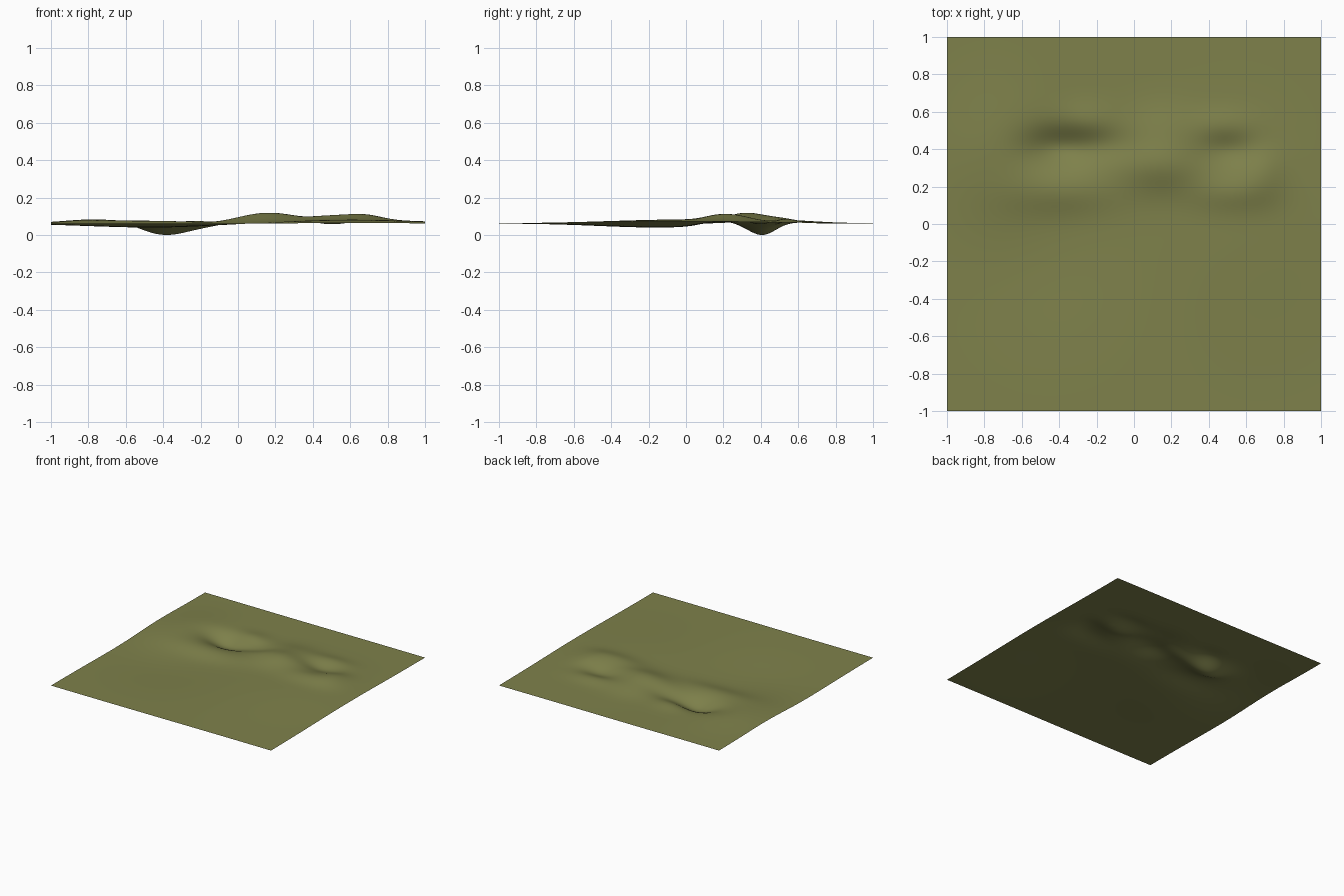
import bpy, bmesh, math

# Broad swells, pits and ridges: x, y, height, x spread, y spread
BUMPS = [
    (-0.50, -0.10, -0.024, 0.35, 0.35),  # broad hollow at front left
    (0.60, 0.00, 0.021, 0.35, 0.40),     # broad swell on the right
    (-0.72, 0.37, 0.030, 0.20, 0.24),    # hump on the left
    (-0.38, 0.17, 0.024, 0.20, 0.08),    # ridge in front of the pit
    (-0.40, 0.41, -0.062, 0.13, 0.075),  # deep pit
    (-0.14, 0.42, -0.016, 0.12, 0.06),   # channel out of the pit
    (-0.25, 0.54, 0.019, 0.10, 0.07),    # mound behind the pit
    (0.15, 0.32, 0.050, 0.17, 0.10),     # main ridge
    (0.15, 0.51, 0.019, 0.13, 0.09),     # rear slope of the main ridge
    (0.52, 0.17, 0.022, 0.15, 0.07),     # ridge in front of the trough
    (0.68, 0.28, 0.026, 0.09, 0.10),     # right rim
    (0.50, 0.39, -0.025, 0.12, 0.06),    # shallow trough
    (0.48, 0.53, 0.016, 0.13, 0.06),     # ridge behind the trough
]


def height(x, y):
    return 0.056 + sum(h * math.exp(-0.5 * (((x - cx) / sx) ** 2 + ((y - cy) / sy) ** 2))
                       for cx, cy, h, sx, sy in BUMPS)


# Ground sheet: a grid lifted by the height rule
bm = bmesh.new()
bmesh.ops.create_grid(bm, x_segments=120, y_segments=120, size=1.0)
for v in bm.verts:
    v.co.z = height(v.co.x, v.co.y)
low = min(v.co.z for v in bm.verts)
for v in bm.verts:
    v.co.z -= low
for f in bm.faces:
    f.smooth = True
mesh = bpy.data.meshes.new("terrain_sheet")
bm.to_mesh(mesh)
bm.free()

mat = bpy.data.materials.new("olive green")
mat.diffuse_color = (0.21, 0.22, 0.07, 1.0)
mesh.materials.append(mat)
terrain = bpy.data.objects.new("terrain_sheet", mesh)
bpy.context.collection.objects.link(terrain)
